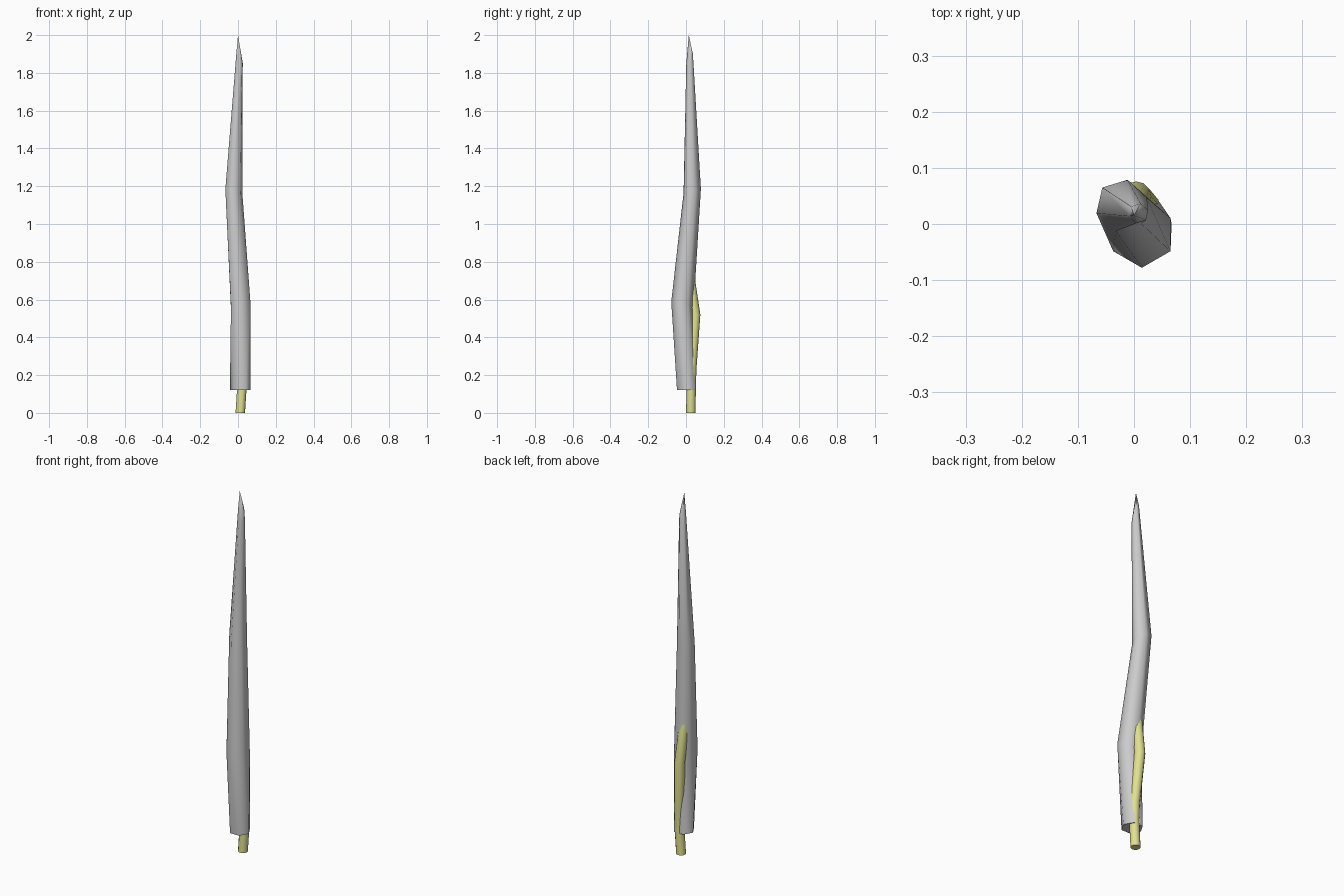
import bpy, bmesh, math

if "Cube" in bpy.data.objects:
    bpy.data.objects.remove(bpy.data.objects["Cube"])


def loft(name, rings, sides, tip=None, angle=65):
    """Bridge rings of (x, y, z, radius, phase in degrees, x tilt, y tilt)."""
    bm = bmesh.new()
    loops = []
    for cx, cy, cz, r, phase, tx, ty in rings:
        loop = []
        for i in range(sides):
            a = math.radians(phase) + i * math.tau / sides
            dx, dy = r * math.cos(a), r * math.sin(a)
            loop.append(bm.verts.new((cx + dx, cy + dy, cz + tx * dx + ty * dy)))
        loops.append(loop)
    for lo, hi in zip(loops, loops[1:]):
        for i in range(sides):
            j = (i + 1) % sides
            bm.faces.new((lo[i], lo[j], hi[j], hi[i]))
    bm.faces.new(loops[0][::-1])
    if tip:
        t = bm.verts.new(tip)
        for i in range(sides):
            bm.faces.new((loops[-1][i], loops[-1][(i + 1) % sides], t))
    else:
        bm.faces.new(loops[-1])
    bmesh.ops.recalc_face_normals(bm, faces=bm.faces)
    mesh = bpy.data.meshes.new(name)
    bm.to_mesh(mesh)
    bm.free()
    obj = bpy.data.objects.new(name, mesh)
    bpy.context.collection.objects.link(obj)
    bpy.ops.object.select_all(action='DESELECT')
    obj.select_set(True)
    bpy.context.view_layer.objects.active = obj
    bpy.ops.object.shade_smooth_by_angle(angle=math.radians(angle))
    return obj


# Crooked hexagonal spike, its rings tilted at each bend
loft("spike", [
    (0.012, 0.0, 0.12, 0.055, 60, 0, 0),
    (0.014, -0.019, 0.57, 0.059, 30, 0.3, -0.3),
    (-0.022, 0.033, 1.175, 0.047, 17, -0.3, 0.3),
    (0.008, 0.019, 1.875, 0.018, 17, -1.9, 1.9),
], 6, tip=(0.0, 0.015, 2.0))

# Wavy core stem: shows below the spike and bulges out of its back
core = loft("core_stem", [
    (0.012, 0.026, 0.0, 0.025, 0, 0, 0),
    (0.021, 0.027, 0.14, 0.025, 0, 0, 0),
    (0.021, 0.03, 0.24, 0.026, 0, 0, 0),
    (0.004, 0.049, 0.52, 0.027, 0, 0, 0),
    (-0.004, 0.019, 0.74, 0.024, 0, 0, 0),
    (-0.008, 0.012, 0.85, 0.015, 0, 0, 0),
], 12)
yellow = bpy.data.materials.new("pale_yellow")
yellow.diffuse_color = (0.75, 0.75, 0.28, 1)
yellow.use_nodes = True
yellow.node_tree.nodes["Principled BSDF"].inputs["Base Color"].default_value = yellow.diffuse_color
core.data.materials.append(yellow)
